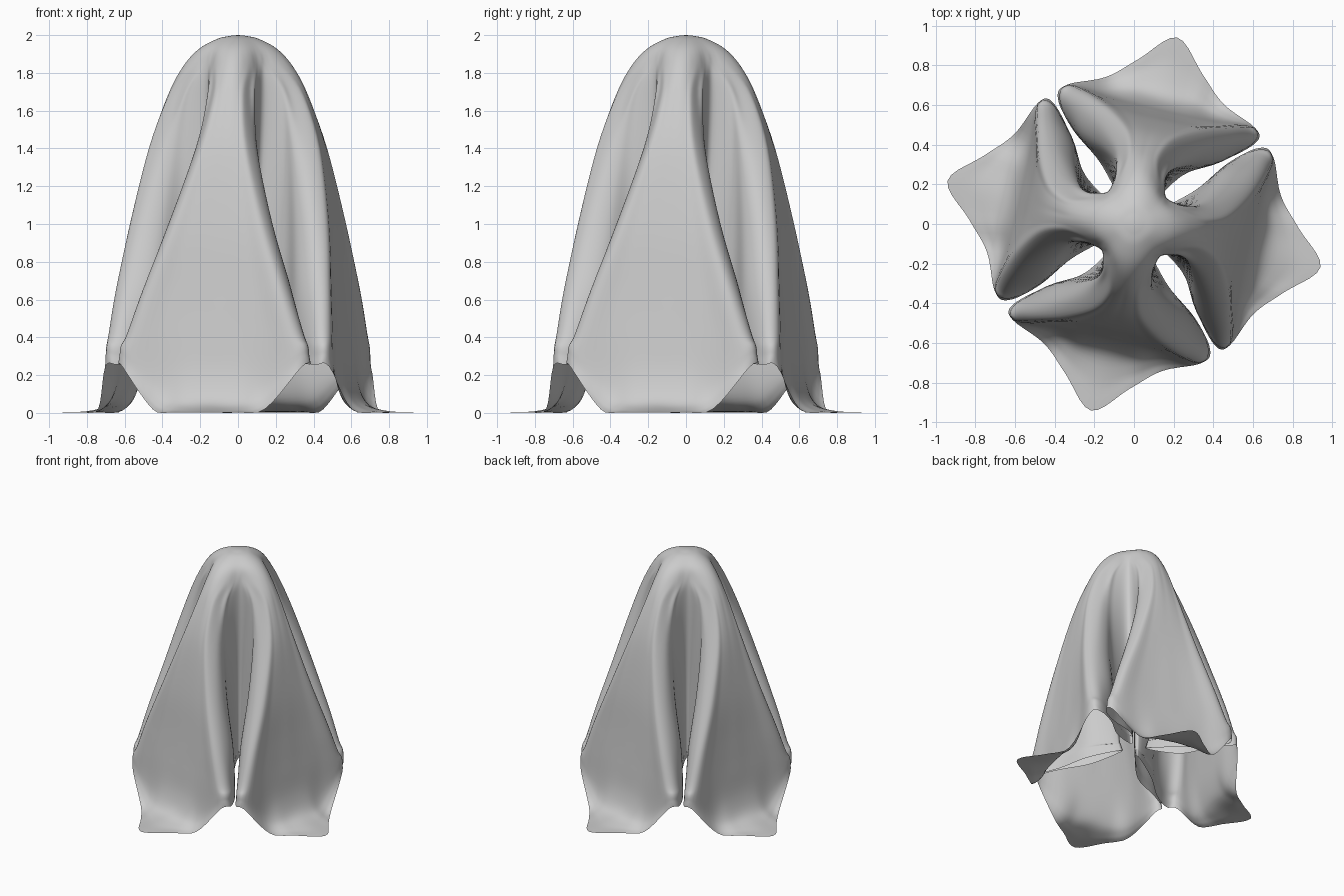
import bpy, bmesh, math
from mathutils import Vector, Matrix

if "Cube" in bpy.data.objects:
    bpy.data.objects.remove(bpy.data.objects["Cube"])

# Draped square cloth: four identical hanging lobes, slightly pinwheel-twisted in the middle.
# Half-lobe stations: centre, inner face, outer face, ridge, fold back, wall, inner wall, valley
LOBE_ANGLE = math.radians(-13)
SUB_AROUND, SUB_DOWN = 5, 5
STATION_TWIST = [0, 0, 0, 0, 0.5, 2, 5, 7]
CAP_ANGLES = [0, 5, 11, 18, 25, 32, 38, 45]


def cap_row(z, arm, valley):
    """Soft four-lobed ring for the domed top."""
    row = []
    for a in map(math.radians, CAP_ANGLES):
        r = (arm + valley) / 2 + (arm - valley) / 2 * math.cos(4 * a)
        row.append(Vector((r * math.cos(a), r * math.sin(a), z)))
    return row


def station_row(z, c, rr, rs, v):
    """Level ring: face radius c, ridge at (rr, rs), valley at (v, v)."""
    k = min(1, rr / .5)
    fold = (rr - .075 * k, rs + .038 * k)
    wr = v + (rr - v) * .6
    wall = (wr, min(v + (rs - v) * .6 + .25 * rs, wr - .02))
    inner = (v + (rr - v) * .30 + .03 * k, v + (rs - v) * .30)
    pts = [(c, 0), (c, .3 * rs), (c + (rr - c) * .3, .64 * rs),
           (rr, rs), fold, wall, inner, (v, v)]
    return [Vector((a, b, z)) for a, b in pts]


# z, face radius, ridge radius, ridge half width, valley
levels = [
    (1.680, .372, .352, .078, .148),
    (1.400, .465, .452, .125, .135),
    (1.000, .530, .532, .240, .110),
    (0.650, .560, .580, .360, .090),
    (0.420, .580, .602, .435, .075),
]
rows = [cap_row(1.998, .03, .03), cap_row(1.98, .11, .10),
        cap_row(1.925, .21, .172), cap_row(1.83, .295, .205)]
rows += [station_row(*l) for l in levels]
row_twist = [6, 6, 6, 6, 5, 3, 1, 0, 0, 0, 0, 0, 0]

# Skirt that bends onto the ground, ending in the square corner of the cloth
skirt = [
    [(.605, 0, .20), (.605, .14, .20), (.60, .28, .20), (.608, .47, .345),
     (.535, .50, .35), (.41, .39, .35), (.27, .20, .37), (.07, .07, .40)],
    [(.665, 0, .06), (.655, .145, .065), (.62, .285, .10), (.608, .48, .295),
     (.535, .505, .30), (.41, .395, .30), (.27, .20, .34), (.065, .065, .37)],
    [(.80, 0, .012), (.735, .155, .015), (.655, .295, .045), (.608, .485, .265),
     (.535, .51, .27), (.41, .395, .28), (.27, .20, .31), (.06, .06, .35)],
    [(.965, 0, .003), (.815, .165, .003), (.69, .305, .02), (.608, .488, .245),
     (.535, .512, .255), (.41, .395, .265), (.27, .20, .29), (.06, .06, .34)],
]
rows += [[Vector(p) for p in r] for r in skirt]


def full_ring(row, base):
    """Mirror the half lobe, twist it and repeat it four times around z."""
    def turn(p, i, k):
        a = LOBE_ANGLE + k * math.pi / 2 + math.radians(max(base, STATION_TWIST[i]))
        return Matrix.Rotation(a, 3, 'Z') @ p
    ring = []
    for k in range(4):
        ring += [turn(p, i, k) for i, p in enumerate(row)]
        ring += [turn(Vector((row[i].x, -row[i].y, row[i].z)), i, k + 1)
                 for i in range(len(row) - 2, 0, -1)]
    return ring


def catmull(a, b, c, d, t):
    return .5 * (2 * b + (c - a) * t + (2 * a - 5 * b + 4 * c - d) * t * t
                 + (3 * b - a - 3 * c + d) * t ** 3)


def smooth_closed(pts, n):
    m = len(pts)
    return [catmull(pts[i - 1], pts[i], pts[(i + 1) % m], pts[(i + 2) % m], j / n)
            for i in range(m) for j in range(n)]


def smooth_open(pts, n):
    p = [2 * pts[0] - pts[1]] + pts + [2 * pts[-1] - pts[-2]]
    out = [catmull(*p[i:i + 4], j / n) for i in range(len(p) - 3) for j in range(n)]
    return out + [pts[-1]]


# Interpolate around each ring, then down each strand
rings = [smooth_closed(full_ring(r, t), SUB_AROUND) for r, t in zip(rows, row_twist)]
strands = [smooth_open(list(s), SUB_DOWN) for s in zip(*rings)]

bm = bmesh.new()
grid = [[bm.verts.new((p.x, p.y, max(p.z, 0))) for p in s] for s in strands]
apex = bm.verts.new((0, 0, 2))
for i, a in enumerate(grid):
    b = grid[(i + 1) % len(grid)]
    bm.faces.new((apex, a[0], b[0]))
    for j in range(len(a) - 1):
        bm.faces.new((a[j], a[j + 1], b[j + 1], b[j]))
for f in bm.faces:
    f.smooth = True
mesh = bpy.data.meshes.new("draped_cloth")
bm.to_mesh(mesh)
bm.free()
cloth = bpy.data.objects.new("draped_cloth", mesh)
bpy.context.collection.objects.link(cloth)
